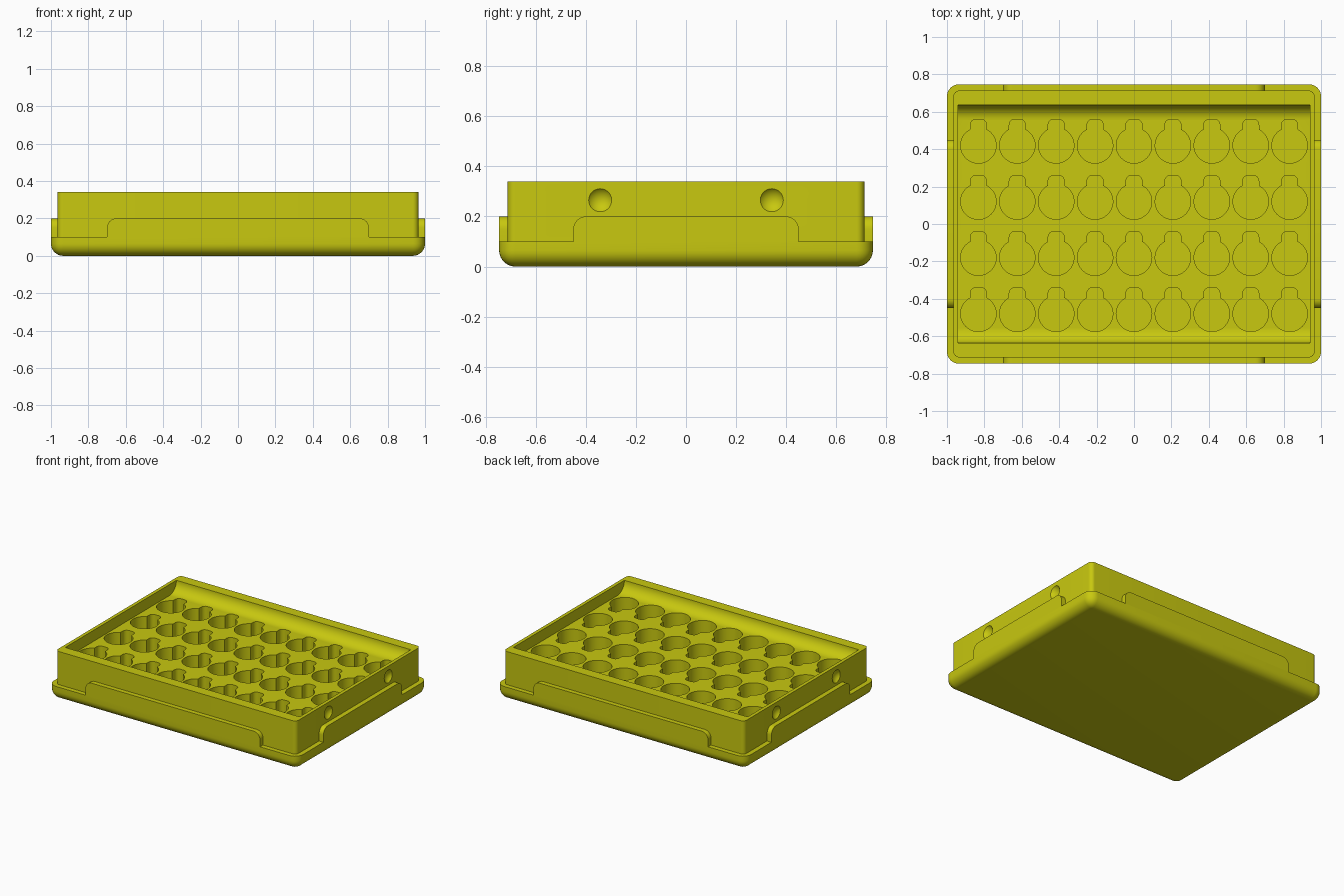
import bpy, bmesh
from math import sin, cos, radians, acos, degrees
from mathutils import Matrix

cube = bpy.data.objects.get("Cube")
if cube:
    bpy.data.objects.remove(cube, do_unlink=True)

# Single flat colour
yellow = bpy.data.materials.new("olive_yellow")
yellow.use_nodes = True
COLOR = (0.58, 0.58, 0.005, 1)
yellow.diffuse_color = COLOR
yellow.node_tree.nodes["Principled BSDF"].inputs["Base Color"].default_value = COLOR

HALF_X, HALF_Y = 1.0, 0.747        # outer skirt
BODY_X, BODY_Y = 0.965, 0.713      # upper body
LEDGE, PANEL_TOP, TOP = 0.1, 0.2, 0.34
FLOOR, HOLE_FLOOR = 0.26, 0.11


def finish(bm, name):
    bmesh.ops.recalc_face_normals(bm, faces=bm.faces[:])
    mesh = bpy.data.meshes.new(name)
    bm.to_mesh(mesh)
    bm.free()
    mesh.materials.append(yellow)
    obj = bpy.data.objects.new(name, mesh)
    bpy.context.collection.objects.link(obj)
    return obj


def activate(obj):
    bpy.ops.object.select_all(action='DESELECT')
    obj.select_set(True)
    bpy.context.view_layer.objects.active = obj


def smooth(obj):
    activate(obj)
    bpy.ops.object.shade_smooth_by_angle(angle=radians(30))


def arc(cx, cy, r, start, end, steps=8):
    angles = [radians(start + (end - start) * i / steps) for i in range(steps + 1)]
    return [(cx + r * cos(a), cy + r * sin(a)) for a in angles]


def add_prism(bm, outline, place, lo, hi):
    """Extrude an outline between two depths; place maps (u, v, depth) to xyz."""
    a = [bm.verts.new(place(u, v, lo)) for u, v in outline]
    b = [bm.verts.new(place(u, v, hi)) for u, v in outline]
    bm.faces.new(a)
    bm.faces.new(b[::-1])
    for i in range(len(a)):
        j = (i + 1) % len(a)
        bm.faces.new((a[i], a[j], b[j], b[i]))


def rounded_block(name, hx, hy, z0, z1, radius, round_bottom):
    bm = bmesh.new()
    bmesh.ops.create_cube(bm, size=1)
    for v in bm.verts:
        v.co = (v.co.x * 2 * hx, v.co.y * 2 * hy, z1 if v.co.z > 0 else z0)
    edges = []
    for e in bm.edges:
        za, zb = (v.co.z for v in e.verts)
        if abs(za - zb) > 0.01 or (round_bottom and za < (z0 + z1) / 2):
            edges.append(e)
    bmesh.ops.bevel(bm, geom=edges, offset=radius, segments=8, profile=0.5,
                    affect='EDGES')
    return finish(bm, name)


def cut(target, cutter):
    cutter.hide_render = True
    mod = target.modifiers.new("cut", 'BOOLEAN')
    mod.operation = 'DIFFERENCE'
    mod.solver = 'EXACT'
    mod.object = cutter
    activate(target)
    bpy.ops.object.modifier_apply(modifier=mod.name)
    bpy.data.objects.remove(cutter, do_unlink=True)


# Base with rounded underside
base = rounded_block("base", HALF_X, HALF_Y, 0, LEDGE, 0.065, True)
smooth(base)

# Raised skirt panels on all four sides
def skirt_panel(name, half, place, lo, hi):
    r = 0.05
    outline = [(-half, LEDGE), (half, LEDGE)]
    outline += arc(half - r, PANEL_TOP - r, r, 0, 90)
    outline += arc(r - half, PANEL_TOP - r, r, 90, 180)
    bm = bmesh.new()
    add_prism(bm, outline, place, lo, hi)
    smooth(finish(bm, name))


for side, sign in (("front", -1), ("back", 1)):
    skirt_panel(side + "_panel", 0.7, lambda u, v, w: (u, sign * w, v),
                BODY_Y - 0.01, HALF_Y)
for side, sign in (("right", -1), ("left", 1)):
    skirt_panel(side + "_panel", 0.45, lambda u, v, w: (sign * w, u, v),
                BODY_X - 0.01, HALF_X)

# Upper body
body = rounded_block("tray_body", BODY_X, BODY_Y, 0.05, TOP, 0.03, False)

# Shallow tray recess with coved front and back ends
cove, end = TOP - FLOOR, 0.637
recess = [(end, TOP + 0.1)] + arc(end - cove, TOP, cove, 0, -90, 12)
recess += arc(cove - end, TOP, cove, -90, -180, 12) + [(-end, TOP + 0.1)]
bm = bmesh.new()
add_prism(bm, recess, lambda u, v, w: (w, u, v), -0.94, 0.94)
cut(body, finish(bm, "recess_cutter"))

# Grid of keyhole-shaped pockets
radius, slot, tip, corner = 0.095, 0.043, 0.14, 0.03
meet = degrees(acos(slot / radius))
keyhole = arc(0, 0, radius, 180 - meet, 360 + meet, 40)
keyhole += arc(slot - corner, tip - corner, corner, 0, 90, 6)
keyhole += arc(corner - slot, tip - corner, corner, 90, 180, 6)
bm = bmesh.new()
for row in range(4):
    for col in range(9):
        cx, cy = (col - 4) * 0.208, 0.42 - row * 0.3
        add_prism(bm, keyhole, lambda u, v, w: (u + cx, v + cy, w),
                  HOLE_FLOOR, TOP + 0.05)
cut(body, finish(bm, "pocket_cutter"))

# Round finger dimples on both short sides
depth, rim = 0.022, 0.046
ball = (rim ** 2 + depth ** 2) / (2 * depth)
bm = bmesh.new()
for sx in (-1, 1):
    for sy in (-1, 1):
        spot = Matrix.Translation((sx * (BODY_X + ball - depth), sy * 0.343, 0.265))
        bmesh.ops.create_uvsphere(bm, u_segments=48, v_segments=32, radius=ball,
                                  matrix=spot)
cut(body, finish(bm, "dimple_cutter"))
smooth(body)
